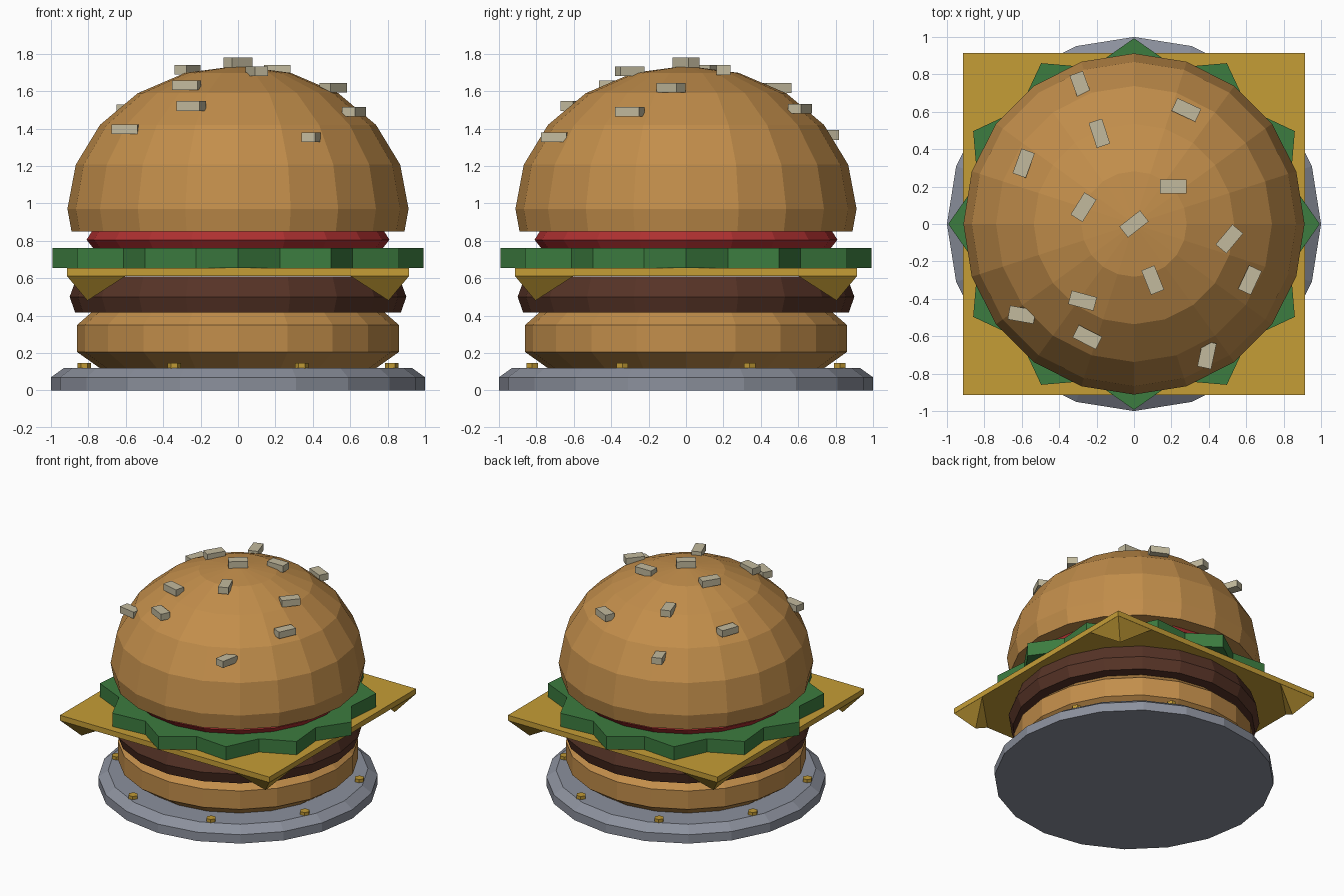
import bpy, bmesh
from math import sin, cos, pi, radians, sqrt

cube = bpy.data.objects.get("Cube")
if cube:
    bpy.data.objects.remove(cube, do_unlink=True)


def material(name, rgb):
    m = bpy.data.materials.new(name)
    m.use_nodes = True
    m.diffuse_color = (*rgb, 1)
    m.node_tree.nodes["Principled BSDF"].inputs["Base Color"].default_value = (*rgb, 1)
    return m


BUN = material("toasted bread", (0.54, 0.27, 0.07))
MEAT = material("brown meat", (0.095, 0.034, 0.02))
CHEESE = material("yellow cheese", (0.56, 0.34, 0.037))
LETTUCE = material("green lettuce", (0.045, 0.20, 0.05))
TOMATO = material("red tomato", (0.42, 0.03, 0.03))
STEEL = material("grey metal", (0.26, 0.28, 0.335))
SEED = material("pale seed", (0.54, 0.49, 0.34))
BRASS = material("brass", (0.53, 0.32, 0.035))


def finish(name, bm, mat):
    bmesh.ops.recalc_face_normals(bm, faces=bm.faces)
    mesh = bpy.data.meshes.new(name)
    bm.to_mesh(mesh)
    bm.free()
    mesh.materials.append(mat)
    obj = bpy.data.objects.new(name, mesh)
    bpy.context.collection.objects.link(obj)
    return obj


def lathe(name, profile, mat, sides=20, inner=1.0, at=(0, 0)):
    """Stack rings of (radius, height); odd corners are pulled in by 'inner'."""
    bm = bmesh.new()
    rings = []
    for r, z in profile:
        ring = []
        for i in range(sides):
            a = 2 * pi * i / sides
            k = r * (inner if i % 2 else 1)
            ring.append(bm.verts.new((at[0] + k * cos(a), at[1] + k * sin(a), z)))
        rings.append(ring)
    for low, high in zip(rings, rings[1:]):
        for i in range(sides):
            j = (i + 1) % sides
            bm.faces.new((low[i], low[j], high[j], high[i]))
    bm.faces.new(rings[0][::-1])
    bm.faces.new(rings[-1])
    return finish(name, bm, mat)


def box(name, center, size, mat, angle=0):
    bm = bmesh.new()
    bmesh.ops.create_cube(bm, size=1)
    bmesh.ops.scale(bm, vec=size, verts=bm.verts)
    obj = finish(name, bm, mat)
    obj.location = center
    obj.rotation_euler.z = radians(angle)
    return obj


# Plate with a ring of studs
lathe("plate", [(1, 0), (1, 0.07), (0.93, 0.12)], STEEL)
for i in range(8):
    a = pi / 8 + i * pi / 4
    lathe("plate_stud", [(0.036, 0.11), (0.036, 0.145)], BRASS, 6,
          at=(0.89 * cos(a), 0.89 * sin(a)))

# Layers of the filling
lathe("bottom_bun", [(0.74, 0.12), (0.86, 0.205), (0.86, 0.35), (0.78, 0.42)], BUN)
lathe("patty", [(0.87, 0.415), (0.9, 0.5), (0.86, 0.61)], MEAT)
lathe("lettuce", [(0.993, 0.655), (0.993, 0.76)], LETTUCE, 24, 0.872)
lathe("tomato", [(0.77, 0.755), (0.81, 0.805), (0.78, 0.852)], TOMATO)

# Cheese slice with a drooping tip under each corner
E = 0.915
box("cheese_slice", (0, 0, 0.632), (2 * E, 2 * E, 0.042), CHEESE)
for sx in (-1, 1):
    for sy in (-1, 1):
        bm = bmesh.new()
        points = [(E, E, 0.612), (0.6, E, 0.612), (E, 0.6, 0.612), (0.805, 0.805, 0.48)]
        v = [bm.verts.new((x * sx, y * sy, z)) for x, y, z in points]
        for tri in ((0, 1, 2), (0, 1, 3), (1, 2, 3), (2, 0, 3)):
            bm.faces.new([v[k] for k in tri])
        finish("cheese_tip", bm, CHEESE)

# Domed top bun
R, H, Z = 0.912, 0.765, 0.97
dome = [(R * cos(k * pi / 10), Z + H * sin(k * pi / 10)) for k in range(5)]
lathe("top_bun", [(0.89, 0.85)] + dome + [(0.001, Z + H)], BUN)

# Seeds: x, y and heading, resting on the dome
seeds = [(-.285, .74, -70), (.28, .61, -25), (-.185, .485, -72), (-.59, .325, 70),
         (.21, .2, 0), (-.27, .09, 58), (0, 0, 38), (.51, -.08, 50), (.1, -.3, -68),
         (.62, -.3, 65), (-.275, -.41, -15), (-.6, -.485, -10), (-.25, -.605, -27),
         (.39, -.7, 78)]
for x, y, heading in seeds:
    z = Z + H * sqrt(1 - (x * x + y * y) / R ** 2)
    box("seed", (x, y, z + 0.018), (0.14, 0.075, 0.052), SEED, heading)
